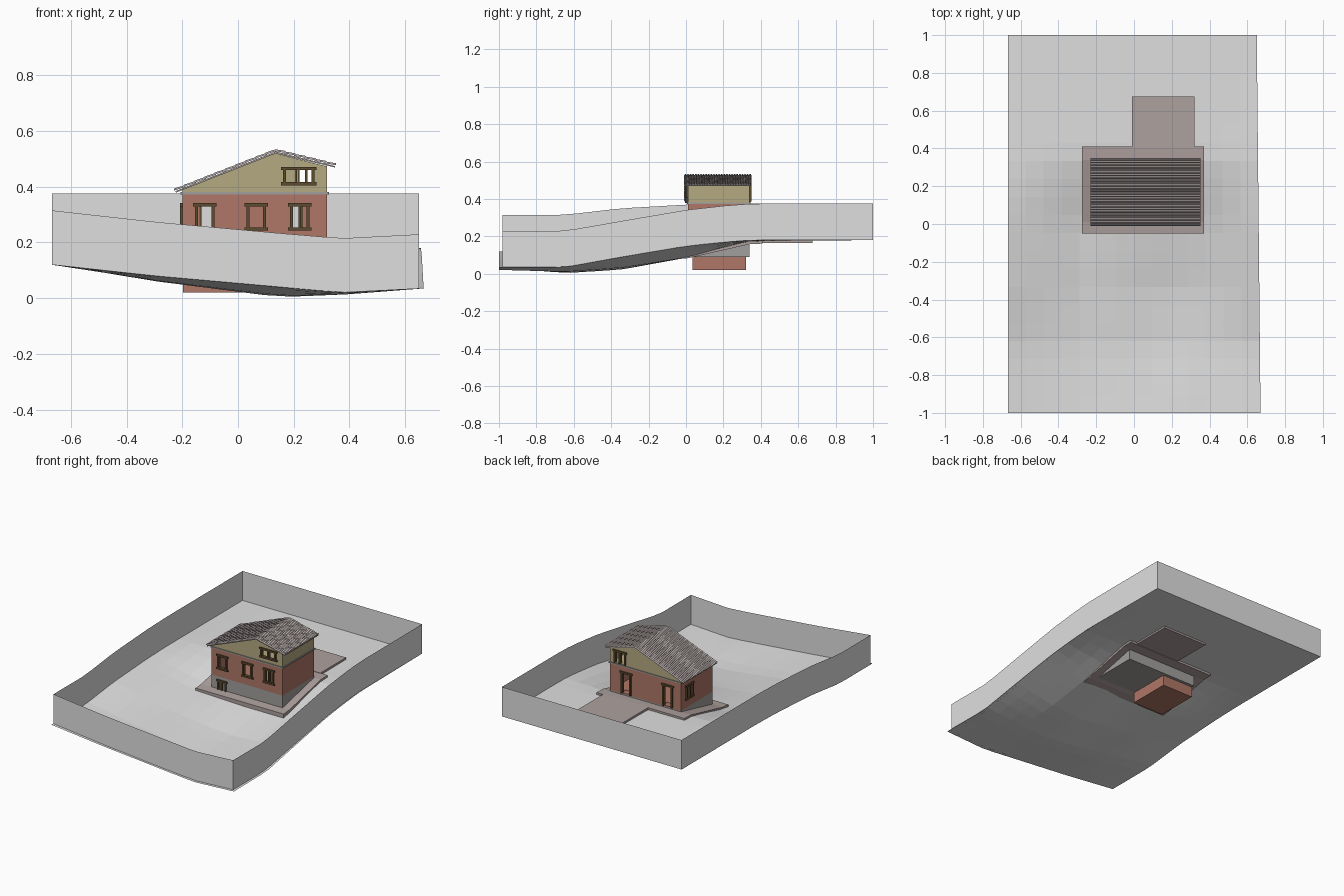
import bpy, bmesh, math
from mathutils import Vector

if "Cube" in bpy.data.objects:
    bpy.data.objects.remove(bpy.data.objects["Cube"])


def mat(name, r, g, b):
    m = bpy.data.materials.new(name)
    m.diffuse_color = (r, g, b, 1)
    m.use_nodes = True
    m.node_tree.nodes["Principled BSDF"].inputs["Base Color"].default_value = m.diffuse_color
    return m


GREY = mat("light grey ground", .74, .74, .74)
BRICK = mat("brick red", .43, .185, .135)
YELLOW = mat("ochre plaster", .46, .40, .22)
STONE = mat("basement grey", .36, .35, .34)
PAVING = mat("paving", .42, .355, .34)
TILE = mat("roof tile", .40, .355, .345)
WOOD = mat("brown wood", .11, .07, .03)


def mesh(name, verts, faces, m, fix=True):
    me = bpy.data.meshes.new(name)
    me.from_pydata(verts, [], faces)
    if fix:
        bm = bmesh.new()
        bm.from_mesh(me)
        bmesh.ops.recalc_face_normals(bm, faces=bm.faces)
        bm.to_mesh(me)
        bm.free()
    ob = bpy.data.objects.new(name, me)
    bpy.context.collection.objects.link(ob)
    if m:
        me.materials.append(m)
    return ob


def prism(name, prof, a, b, m, axis="y"):
    """Profile extruded along y (points are x,z) or along x (points are y,z)."""
    n = len(prof)
    vs = [((p, t, q) if axis == "y" else (t, p, q)) for t in (a, b) for p, q in prof]
    fs = [tuple(range(n)), tuple(range(2 * n - 1, n - 1, -1))]
    fs += [(i, (i + 1) % n, n + (i + 1) % n, n + i) for i in range(n)]
    return mesh(name, vs, fs, m)


def box(name, x0, x1, y0, y1, z0, z1, m):
    return prism(name, [(x0, z0), (x1, z0), (x1, z1), (x0, z1)], y0, y1, m)


def cut(ob, cutters):
    for c in cutters:
        c.hide_render = True
        md = ob.modifiers.new("opening", "BOOLEAN")
        md.object, md.operation, md.solver = c, "DIFFERENCE", "EXACT"
    dg = bpy.context.evaluated_depsgraph_get()
    me = bpy.data.meshes.new_from_object(ob.evaluated_get(dg))
    ob.modifiers.clear()
    ob.data = me
    for c in cutters:
        bpy.data.objects.remove(c)


# Sloping ground: heights interpolated from a coarse control grid
GX = [-.67, -.3, .15, .37, .67]
GY = [-1, -.65, -.35, 0, .2, .35, 1]
GZ = [[.12, .08, .04, .020, .035],
      [.12, .06, .002, .010, .035],
      [.155, .07, .02, .03, .09],
      [.175, .095, .085, .085, .15],
      [.18, .145, .142, .142, .17],
      [.18, .176, .175, .175, .18],
      [.18, .18, .18, .18, .18]]


def seg(g, v):
    v = min(max(v, g[0]), g[-1])
    i = max(k for k in range(len(g) - 1) if g[k] <= v)
    return i, (v - g[i]) / (g[i + 1] - g[i])


def ground(x, y):
    i, s = seg(GX, x)
    j, t = seg(GY, y)
    lo = GZ[j][i] * (1 - s) + GZ[j][i + 1] * s
    hi = GZ[j + 1][i] * (1 - s) + GZ[j + 1][i + 1] * s
    return lo * (1 - t) + hi * t


NX, NY = 14, 21
gv = []
for j in range(NY + 1):
    y = -1 + 2 * j / NY
    for i in range(NX + 1):
        x = -.668 + (1.328 - .01 * y) * i / NX
        gv.append((x, y, max(0, ground(x, y))))
W = NX + 1
mesh("ground", gv, [(j * W + i, j * W + i + 1, (j + 1) * W + i + 1, (j + 1) * W + i)
                    for j in range(NY) for i in range(NX)], GREY, False)

# Thin boundary wall following the ground
corners = [(-.667, -.98), (.65, -.98), (.65, 1), (-.667, 1)]
pts = []
for k in range(4):
    a, b = Vector(corners[k]), Vector(corners[(k + 1) % 4])
    pts += [a.lerp(b, t / 20) for t in range(20)]
n = len(pts)
wv = [(p.x, p.y, ground(p.x, p.y) + h) for h in (0, .195) for p in pts]
mesh("boundary_wall", wv, [(i, (i + 1) % n, n + (i + 1) % n, n + i) for i in range(n)], GREY, False)

# Sloping pavement around the house and rear terrace
top = [(-.05, .105), (.01, .110), (.34, .185), (.41, .188)]
prism("pavement", top + [(y, z - .027) for y, z in reversed(top)], -.275, .37, PAVING, "x")
box("terrace", -.01, .32, .405, .675, .165, .190, PAVING)

# House storeys
X0, X1, Y0, Y1 = -.2, .32, .01, .34
box("cellar", -.198, .03, .035, .32, .02, .18, BRICK)
box("basement", X0, X1, Y0, Y1, .09, .192, STONE)

FRONT = [(-.12, .031), (.065, .031), (.222, .031)]
ZW = (.25, .332)
walls = box("brick_walls", X0, X1, Y0, Y1, .190, .374, BRICK)
cuts = [box("c", X0 + .015, X1 - .015, Y0 + .015, Y1 - .015, .2, .37, None)]
cuts += [box("c", x - w, x + w, -.05, .05, *ZW, None) for x, w in FRONT]
cuts += [box("c", x - .033, x + .033, .3, .4, .198, .332, None) for x in (.2, -.105)]
cuts += [box("c", -.25, -.15, .22, .285, *ZW, None)]
cut(walls, cuts)

box("floor_band", X0 - .006, X1 + .006, Y0 - .005, Y1 + .005, .372, .380, STONE)

gable = prism("upper_storey", [(X0, .379), (X1, .379), (X1, .473), (.135, .519), (X0, .39)],
              Y0, Y1, YELLOW)
cut(gable, [prism("c", [(-.16, .384), (.305, .384), (.305, .466), (.135, .508), (-.16, .394)],
                  Y0 + .015, Y1 - .015, None),
            box("c", .165, .27, -.05, .05, .412, .462, None),
            box("c", .205, .285, .3, .4, .386, .462, None)])


# Window and door frames: jambs, lintel, optional sill and mullion
def frame(name, side, c, w, z0, z1, sill=True, mullion=True):
    bars = [(c - w - .004, c - w + .007, z0, z1), (c + w - .007, c + w + .004, z0, z1),
            (c - w - .011, c + w + .011, z1 - .003, z1 + .009)]
    if sill:
        bars.append((c - w - .011, c + w + .011, z0 - .007, z0 + .004))
    if mullion:
        bars.append((c - .004, c + .004, z0, z1))
    for a, b, lo, hi in bars:
        if side == "front":
            box(name, a, b, Y0 - .009, Y0 + .012, lo, hi, WOOD)
        elif side == "back":
            box(name, a, b, Y1 - .012, Y1 + .009, lo, hi, WOOD)
        else:
            box(name, X0 - .009, X0 + .012, a, b, lo, hi, WOOD)


for k, (x, w) in enumerate(FRONT):
    frame("front_window", "front", x, w, *ZW, mullion=(k == 2))
frame("gable_window", "front", .2175, .0525, .412, .462)
frame("cellar_door_frame", "front", -.122, .028, .108, .165, sill=False)
box("cellar_door", -.148, -.122, Y0 - .004, Y0, .108, .165, WOOD)
for x in (.2, -.105):
    frame("back_door", "back", x, .033, .195, .332, sill=False, mullion=False)
frame("balcony_door", "back", .245, .04, .386, .462, sill=False)
frame("side_window", "left", .2525, .0325, *ZW)

# Roof boards under the tiles
RY0, RY1 = -.01, .35
prism("roof_boards", [(-.225, .384), (.135, .526), (.348, .474), (.348, .469), (.135, .519), (-.222, .379)],
      RY0 + .004, RY1 - .004, TILE)


# Overlapping courses of arched tiles on each slope
def tiles(name, eave, ridge, courses, rows=26):
    vs, fs = [], []
    e, r = Vector(eave), Vector(ridge)
    arch = (0, .005, .007, .005)
    m = rows * 4 + 1
    for c in range(courses):
        for t, lift in ((c / courses, .003), ((c + 1.15) / courses, 0)):
            p = e.lerp(r, min(t, 1))
            for k in range(m):
                vs.append((p.x, RY0 + (RY1 - RY0) * k / (m - 1), p.y + lift + arch[k % 4]))
        b = c * 2 * m
        for k in range(m - 1):
            q = (b + k, b + k + 1, b + m + k + 1, b + m + k)
            fs.append(q if e.x > r.x else q[::-1])
    return mesh(name, vs, fs, TILE, False)


tiles("roof_tiles_left", (-.23, .383), (.135, .527), 10)
tiles("roof_tiles_right", (.352, .474), (.135, .527), 6)
